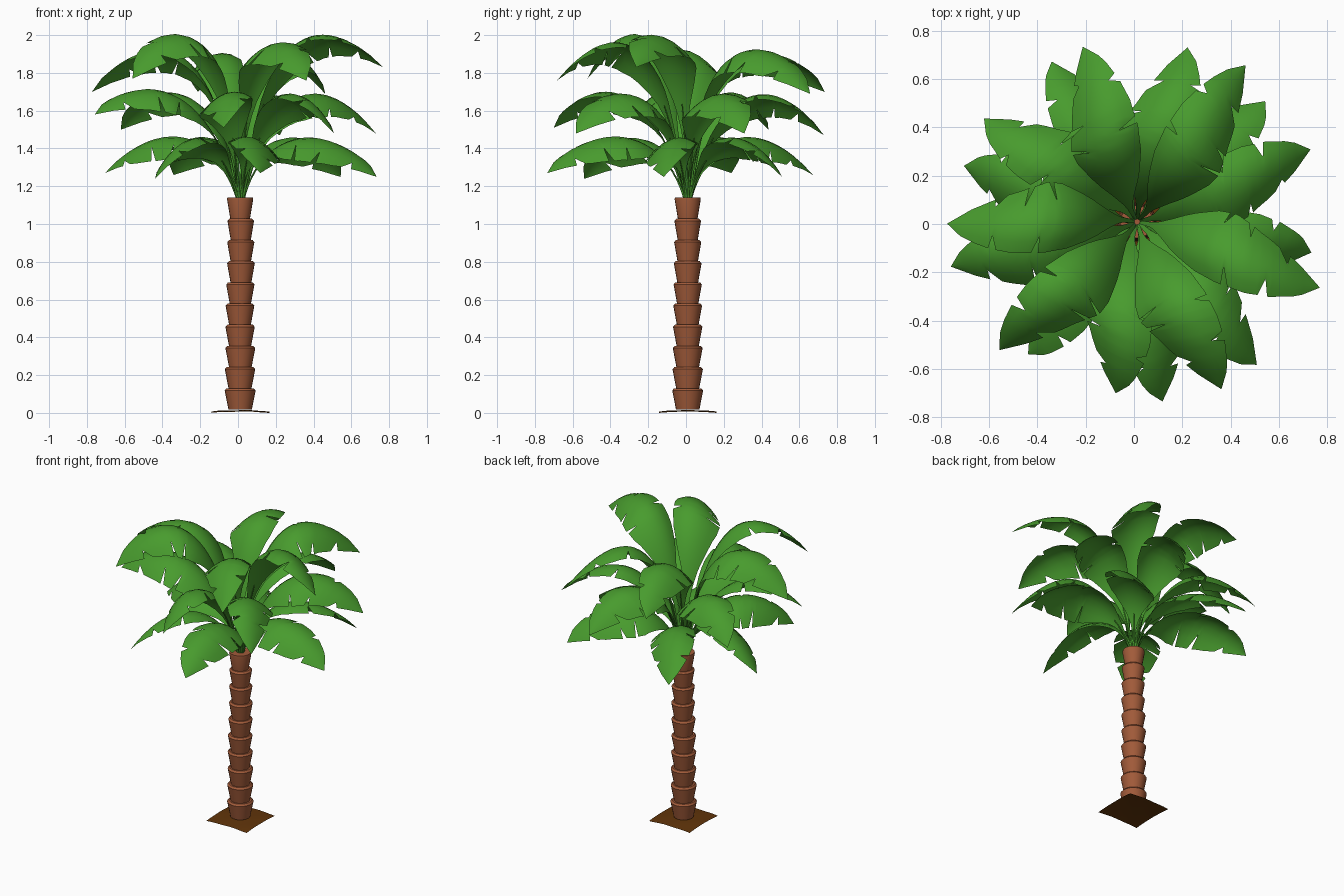
import bpy, bmesh, math, random
from mathutils import Vector

if "Cube" in bpy.data.objects:
    bpy.data.objects.remove(bpy.data.objects["Cube"])

random.seed(4)
CX, CY = 0.013, 0.009      # trunk axis sits slightly off the crown's centre


def material(name, rgb):
    m = bpy.data.materials.new(name)
    m.diffuse_color = (*rgb, 1)
    m.use_nodes = True
    m.node_tree.nodes["Principled BSDF"].inputs["Base Color"].default_value = m.diffuse_color
    return m


GREEN = material("leaf_green", (0.065, 0.33, 0.027))
BARK = material("bark_brown", (0.36, 0.105, 0.042))
SOIL = material("soil_brown", (0.12, 0.035, 0.003))


def finish(bm, name, mat, angle):
    me = bpy.data.meshes.new(name)
    bm.to_mesh(me)
    bm.free()
    me.materials.append(mat)
    ob = bpy.data.objects.new(name, me)
    bpy.context.collection.objects.link(ob)
    bpy.ops.object.select_all(action='DESELECT')
    ob.select_set(True)
    bpy.context.view_layer.objects.active = ob
    bpy.ops.object.shade_smooth_by_angle(angle=math.radians(angle))
    return ob


# Soil patch: a slightly domed square sheet
bm = bmesh.new()
bmesh.ops.create_grid(bm, x_segments=8, y_segments=8, size=0.153)
for v in bm.verts:
    d = v.co.length / 0.216
    v.co.z = 0.014 * (1 - d * d) + 0.002 * math.sin(40 * v.co.x) * math.cos(35 * v.co.y)
low = min(v.co.z for v in bm.verts)
for v in bm.verts:
    v.co += Vector((CX, CY, -low))
finish(bm, "soil_patch", SOIL, 40)

# Trunk: ten stacked flared segments with sloping lips
SIDES, COUNT = 20, 10
Z0, Z1 = 0.018, 1.14
profile = []
for i in range(COUNT):
    f = i / (COUNT - 1)
    base, h = Z0 + (Z1 - Z0) * i / COUNT, (Z1 - Z0) / COUNT
    rb, rt = 0.062 - 0.010 * f, 0.082 - 0.013 * f
    cx = CX + random.uniform(-0.003, 0.003)
    lip = 0.010 if i < COUNT - 1 else 0.001
    profile += [(cx, rb, base), (cx, rt, base + h * 0.9), (cx, rt - lip, base + h)]
bm = bmesh.new()
rings = []
for cx, r, z in profile:
    rings.append([bm.verts.new((cx + r * math.cos(2 * math.pi * k / SIDES),
                                CY + r * math.sin(2 * math.pi * k / SIDES), z)) for k in range(SIDES)])
for a, b in zip(rings, rings[1:]):
    for k in range(SIDES):
        n = (k + 1) % SIDES
        bm.faces.new((a[k], a[n], b[n], b[k]))
bm.faces.new(rings[0][::-1])
bm.faces.new(rings[-1])
finish(bm, "trunk", BARK, 30)

# Leaf half-width along the midrib
WIDTH = [(0, .007), (.18, .012), (.28, .04), (.38, .09), (.50, .135), (.62, .152),
         (.76, .146), (.85, .122), (.92, .085), (.97, .043), (1, .001)]
SKEW, ROLL = 0.14, 0.32


def half_width(t):
    for (a, wa), (b, wb) in zip(WIDTH, WIDTH[1:]):
        if t <= b:
            return wa + (wb - wa) * (t - a) / (b - a)
    return 0.001


def bezier(p, t):
    s = 1 - t
    return p[0] * s**3 + p[1] * 3 * s * s * t + p[2] * 3 * s * t * t + p[3] * t**3


def leaf_point(p, ang, skew, t, v, lower=0.0):
    """Point at t along the midrib and v sideways; sides droop, blade rolls to one side."""
    c, tan = bezier(p, t), bezier(p, t + .01) - bezier(p, t - .01)
    tan.normalize()
    drop = 3.0 * v * v + lower - ROLL * skew * v
    r, z = c.x + tan.y * drop, c.y - tan.x * drop
    side = v * 0.97 + skew * SKEW * t ** 2.5
    ca, sa = math.cos(ang), math.sin(ang)
    k = max(0, 1 - t)
    return Vector((r * ca - side * sa + CX * k, r * sa + side * ca + CY * k, z))


def make_leaf(name, p, ang, skew):
    notches = {1: [.66, .84], -1: [.60, .74, .89]}
    ts = [i / 20 for i in range(21)]
    cuts = {1: {}, -1: {}}
    for s in (1, -1):
        for n in notches[s]:
            n = round(n + random.uniform(-.02, .02), 4)
            cuts[s * int(skew)][n] = random.uniform(.4, .7)
            ts = [t for t in ts if abs(t - n) > .018] + [n - .017, n, n + .017]
    bm = bmesh.new()
    rows = []
    for t in sorted(set(ts)):
        row = []
        for u in (-1, -.67, -.33, 0, .33, .67, 1):
            v = u * half_width(t) * cuts[1 if u > 0 else -1].get(t, 1)
            # outer parts sweep forward towards the tip
            row.append(bm.verts.new(leaf_point(p, ang, skew, t + .2 * abs(v) * (1 - t), v)))
        rows.append(row)
    for a, b in zip(rows, rows[1:]):
        for k in range(6):
            bm.faces.new((a[k], b[k], b[k + 1], a[k + 1]))
    finish(bm, name, GREEN, 60)


# Three tiers: midrib control points, then tip angle, reach, tip height and arch change
TIERS = {
    "top": ([(.10, 1.75), (.30, 2.30)], -1,
            [(-19, .80, 1.83, -.03), (55, .79, 1.69, -.09), (106, .75, 1.70, -.14),
             (180, .76, 1.70, -.10), (223, .75, 1.77, .03), (298, .76, 1.76, -.06)]),
    "middle": ([(.10, 1.50), (.35, 1.95)], 1,
               [(23, .78, 1.48, 0), (73, .75, 1.47, 0), (145, .745, 1.50, 0),
                (193, .765, 1.58, -.03), (264, .69, 1.51, 0), (311, .76, 1.48, 0)]),
    "lower": ([(.08, 1.38), (.35, 1.64)], 1,
              [(-9, .73, 1.25, 0), (43, .73, 1.25, 0), (117, .74, 1.26, 0),
               (161, .73, 1.27, 0), (231, .68, 1.24, 0), (279, .73, 1.27, 0)]),
}

stems = bpy.data.curves.new("leaf_stems", 'CURVE')
stems.dimensions = '3D'
stems.bevel_depth = 0.007
stems.bevel_resolution = 1
stems.use_fill_caps = True
for tier, (mid, sign, leaves) in TIERS.items():
    for i, (deg, reach, tip_z, arch) in enumerate(leaves):
        skew = sign * (-1) ** i
        ang = math.radians(deg) - skew * SKEW / reach
        p = [Vector(q) for q in [(.010, 1.13)] + mid + [(reach, tip_z)]]
        p[2].y += arch
        make_leaf(f"{tier}_leaf_{i + 1}", p, ang, skew)
        # round stalk tucked under the narrow start of the leaf
        sp = stems.splines.new('POLY')
        sp.points.add(6)
        for k in range(7):
            t = .3 * k / 6
            sp.points[k].co = (*leaf_point(p, ang, skew, t, 0, .006), 1)
            sp.points[k].radius = 1 - 2.2 * t
stems.materials.append(GREEN)
bpy.context.collection.objects.link(bpy.data.objects.new("leaf_stems", stems))
